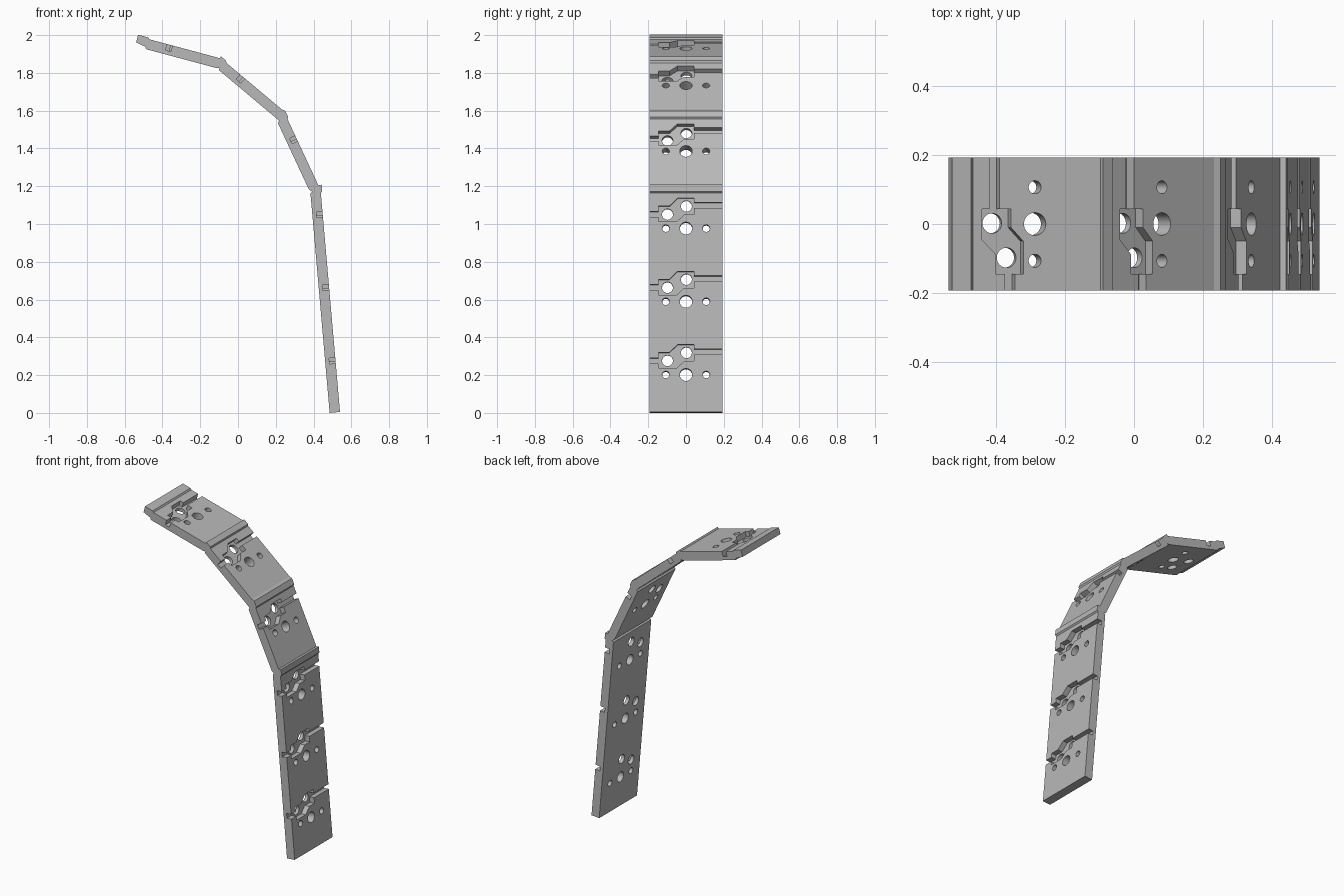
import bpy, bmesh, math
from mathutils import Vector

if "Cube" in bpy.data.objects:
    bpy.data.objects.remove(bpy.data.objects["Cube"], do_unlink=True)

HALF_WIDTH = 0.193
THICK = 0.055
PITCH = 0.389

grey = bpy.data.materials.new("plain grey")
grey.use_nodes = True
colour = (0.48, 0.48, 0.48, 1)
grey.diffuse_color = colour
grey.node_tree.nodes["Principled BSDF"].inputs["Base Color"].default_value = colour

# Plate sections: outer start point (x, z), tilt from vertical, number of modules
SECTIONS = [((0.54, 0.005), 5, 3), ((0.425, 1.206), 25, 1),
            ((0.233, 1.606), 50, 1), ((-0.097, 1.878), 75, 1)]


def frame(section):
    """Return a function mapping (along, across, out) to a point in space."""
    (x, z), tilt, _ = section
    a = math.radians(tilt)
    along = Vector((-math.sin(a), 0, math.cos(a)))
    out = Vector((math.cos(a), 0, math.sin(a)))
    return lambda s, y, t: Vector((x, y, z)) + along * s + out * t


def add_prism(bm, base, top):
    lo = [bm.verts.new(p) for p in base]
    hi = [bm.verts.new(p) for p in top]
    n = len(lo)
    bm.faces.new(lo)
    bm.faces.new(hi[::-1])
    for i in range(n):
        bm.faces.new((lo[i], hi[i], hi[(i + 1) % n], lo[(i + 1) % n]))


def make_object(name, bm):
    bmesh.ops.recalc_face_normals(bm, faces=bm.faces)
    mesh = bpy.data.meshes.new(name)
    bm.to_mesh(mesh)
    bm.free()
    mesh.materials.append(grey)
    obj = bpy.data.objects.new(name, mesh)
    bpy.context.collection.objects.link(obj)
    return obj


# Side profile with a raised lip at the end of each section
outer, inner = [], []
for i, section in enumerate(SECTIONS):
    at = frame(section)
    end = PITCH * section[2]
    last = i == len(SECTIONS) - 1
    lip = 0.06 if last else 0.04
    outer += [at(0, 0, 0), at(end - 0.004, 0, 0), at(end + 0.004, 0, 0.008), at(end + lip, 0, 0.008)]
    inner += [at(0, 0, -THICK), at(end, 0, -THICK)]
    if last:
        inner += [at(end + 0.008, 0, -0.043), at(end + lip, 0, -0.034)]
    else:
        inner.append(at(end + 0.006, 0, -0.044))
profile = outer + inner[::-1]
side = Vector((0, HALF_WIDTH, 0))
bm = bmesh.new()
add_prism(bm, [p - side for p in profile], [p + side for p in profile])
plate = make_object("bent_plate", bm)

# Stepped recess with a groove to each side, as (along, across) from the main hole
RECESS = [(0.137, 0.25), (0.137, 0.043), (0.16, 0.043), (0.16, -0.045),
          (0.118, -0.088), (0.118, -0.145), (0.09, -0.145), (0.09, -0.25),
          (0.06, -0.25), (0.06, -0.145), (0.035, -0.145), (0.035, -0.05),
          (0.072, -0.01), (0.072, 0.043), (0.107, 0.043), (0.107, 0.25)]
# Holes: along, across, radius
HOLES = [(0, 0, 0.033), (0, 0.107, 0.019), (0, -0.107, 0.019),
         (0.12, 0.002, 0.029), (0.077, -0.098, 0.029)]

recess_bm, hole_bm = bmesh.new(), bmesh.new()
for section in SECTIONS:
    at = frame(section)
    for k in range(section[2]):
        mid = 0.198 + PITCH * k
        add_prism(recess_bm, [at(mid + s, y, -0.033) for s, y in RECESS],
                  [at(mid + s, y, 0.03) for s, y in RECESS])
        for s, y, r in HOLES:
            ring = [(mid + s + r * math.cos(math.tau * j / 32),
                     y + r * math.sin(math.tau * j / 32)) for j in range(32)]
            add_prism(hole_bm, [at(*p, -0.09) for p in ring], [at(*p, 0.04) for p in ring])

# Cut the recesses and holes, then drop the cutters
cutters = [make_object("recess_cutter", recess_bm), make_object("hole_cutter", hole_bm)]
for cutter in cutters:
    cutter.hide_render = True
    cut = plate.modifiers.new(cutter.name, 'BOOLEAN')
    cut.operation = 'DIFFERENCE'
    cut.solver = 'EXACT'
    cut.object = cutter
bpy.context.view_layer.update()
depsgraph = bpy.context.evaluated_depsgraph_get()
result = bpy.data.meshes.new_from_object(plate.evaluated_get(depsgraph))
plate.modifiers.clear()
plate.data = result
for cutter in cutters:
    bpy.data.objects.remove(cutter, do_unlink=True)

# Smooth hole walls, crisp edges
bpy.ops.object.select_all(action='DESELECT')
plate.select_set(True)
bpy.context.view_layer.objects.active = plate
bpy.ops.object.shade_smooth_by_angle(angle=math.radians(14))
